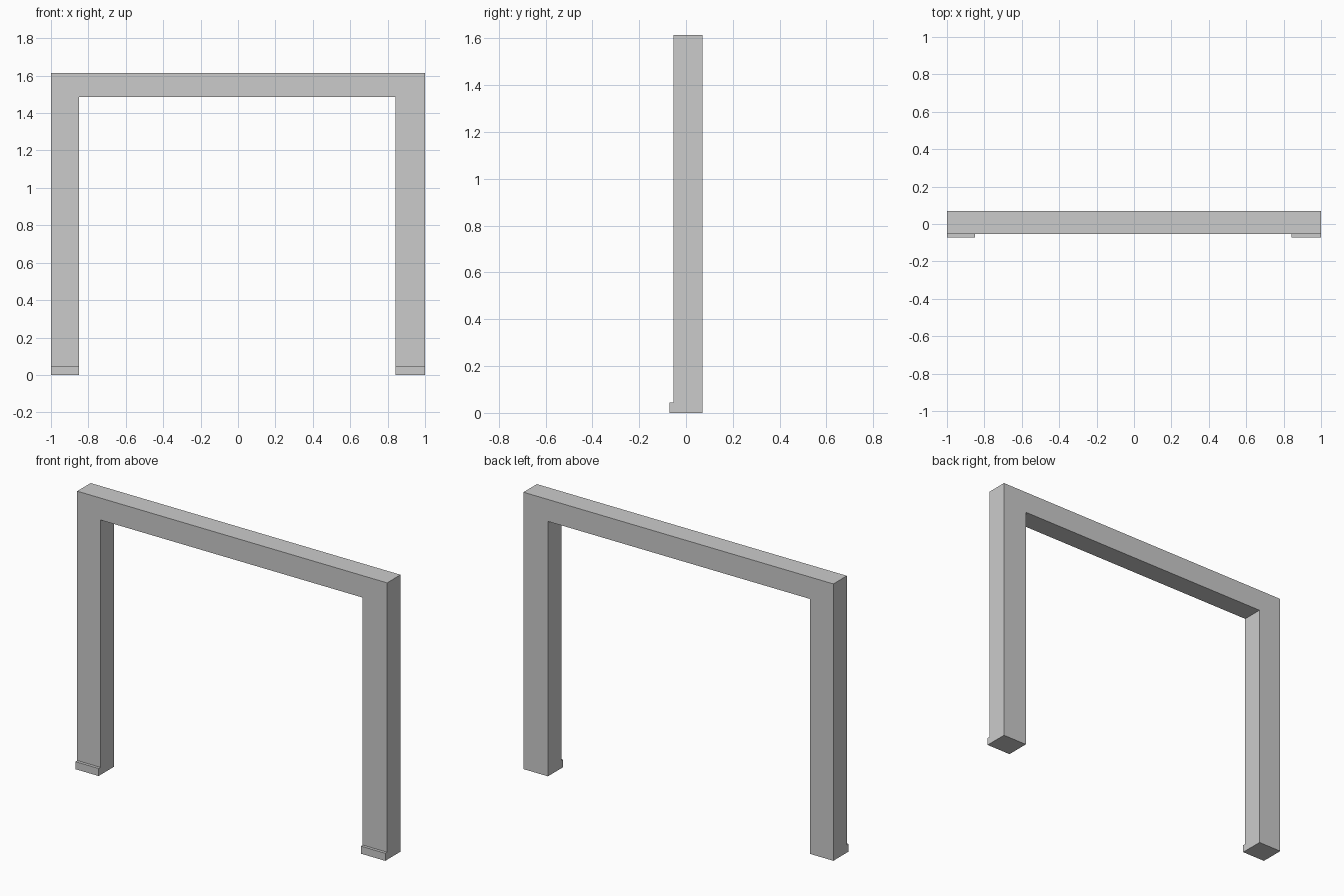
import bpy, bmesh
from mathutils import Vector

if "Cube" in bpy.data.objects:
    bpy.data.objects.remove(bpy.data.objects["Cube"])

HEIGHT, SOFFIT = 1.615, 1.487        # top and underside of the lintel
LEFT_IN, RIGHT_IN = -0.85, 0.842     # inner faces of the posts
FRONT, BACK = -0.054, 0.07           # depth of the frame
PLINTH_FRONT, PLINTH_TOP = -0.071, 0.044


def prism(name, profile, y0, y1):
    """Extrude an x-z outline from y0 to y1."""
    bm = bmesh.new()
    face = bm.faces.new([bm.verts.new((x, y0, z)) for x, z in profile])
    ext = bmesh.ops.extrude_face_region(bm, geom=[face], use_keep_orig=True)
    moved = [v for v in ext["geom"] if isinstance(v, bmesh.types.BMVert)]
    bmesh.ops.translate(bm, verts=moved, vec=Vector((0, y1 - y0, 0)))
    bmesh.ops.recalc_face_normals(bm, faces=bm.faces)
    mesh = bpy.data.meshes.new(name)
    bm.to_mesh(mesh)
    bm.free()
    obj = bpy.data.objects.new(name, mesh)
    bpy.context.collection.objects.link(obj)
    return obj


# Surround: two posts and a lintel in one outline
prism("surround_frame",
      [(-1, 0), (LEFT_IN, 0), (LEFT_IN, SOFFIT), (RIGHT_IN, SOFFIT),
       (RIGHT_IN, 0), (1, 0), (1, HEIGHT), (-1, HEIGHT)],
      FRONT, BACK)

# Plinth strips at the front foot of each post
for side, x0, x1 in (("left", -1, LEFT_IN), ("right", RIGHT_IN, 1)):
    prism(side + "_plinth",
          [(x0, 0), (x1, 0), (x1, PLINTH_TOP), (x0, PLINTH_TOP)],
          PLINTH_FRONT, FRONT)
